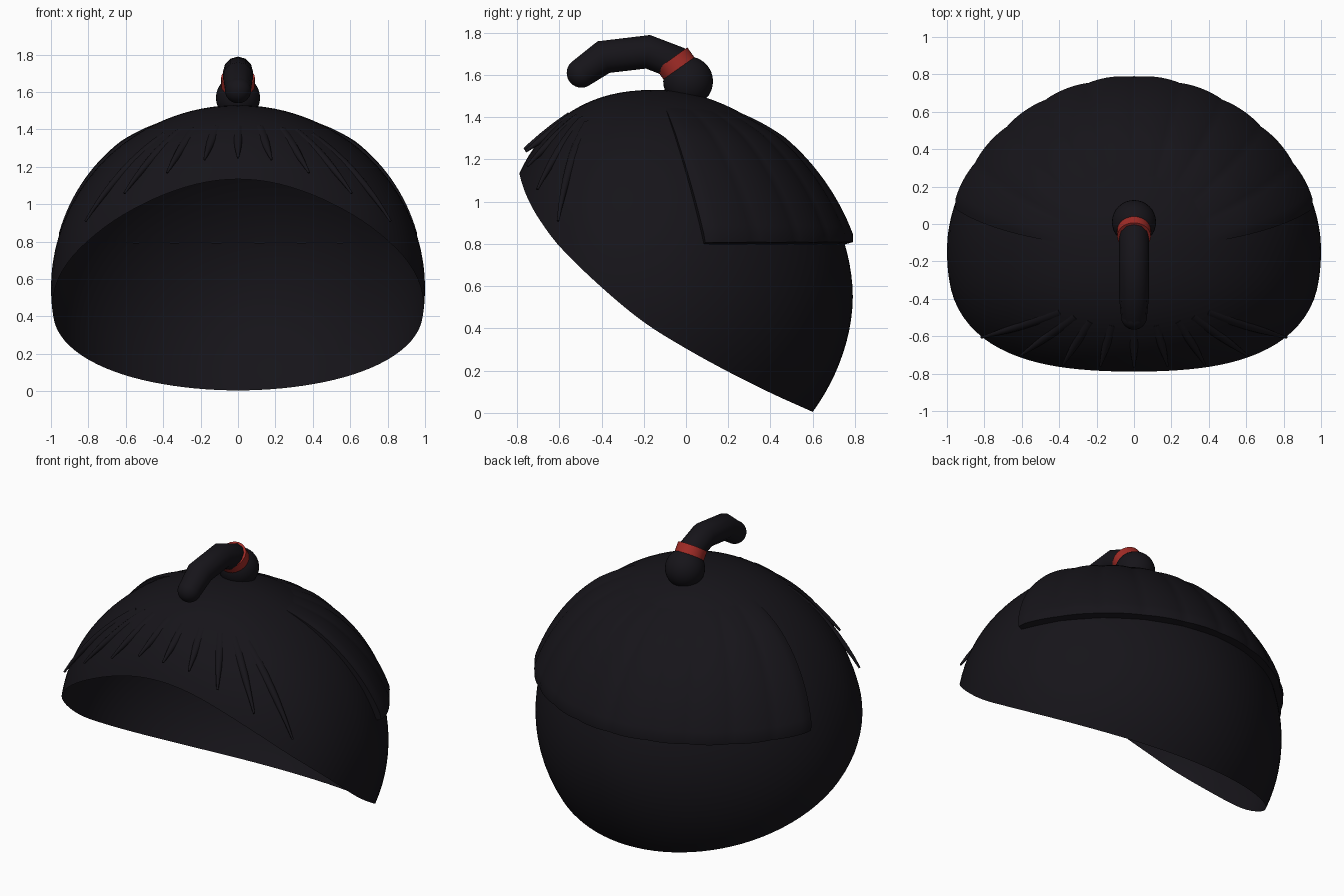
import bpy, bmesh
from math import sin, cos, pi, radians
from mathutils import Vector

if "Cube" in bpy.data.objects:
    bpy.data.objects.remove(bpy.data.objects["Cube"])

CENTRE = Vector((0, -0.13, 0.55))


def material(name, rgb):
    m = bpy.data.materials.new(name)
    m.diffuse_color = (*rgb, 1)
    m.use_nodes = True
    m.node_tree.nodes["Principled BSDF"].inputs["Base Color"].default_value = m.diffuse_color
    return m


HAIR = material("hair_black", (0.008, 0.007, 0.010))
RED = material("band_red", (0.36, 0.025, 0.02))


def on_head(d, lift=0.0):
    """Point of the head surface in direction d: round back, squarer front."""
    p, ry = (1.88, 0.92) if d.y > 0 else (2.4, 0.76)
    rz = 0.98 if d.z > 0 else 0.95
    f = (d.x ** 2 + (d.z / rz) ** 2) ** (p / 2) + (abs(d.y) / ry) ** p
    return CENTRE + d * f ** (-1 / p) + d.normalized() * lift


def finish(ob, mat, angle=40):
    ob.data.materials.append(mat)
    bpy.ops.object.select_all(action='DESELECT')
    ob.select_set(True)
    bpy.context.view_layer.objects.active = ob
    if ob.type == 'MESH':
        bpy.ops.object.shade_smooth_by_angle(angle=radians(angle))
    return ob


def mesh_object(name, verts, faces, mat, angle=40):
    me = bpy.data.meshes.new(name)
    me.from_pydata([tuple(v) for v in verts], [], faces)
    bm = bmesh.new()
    bm.from_mesh(me)
    bmesh.ops.recalc_face_normals(bm, faces=bm.faces)
    bm.to_mesh(me)
    bm.free()
    ob = bpy.data.objects.new(name, me)
    bpy.context.collection.objects.link(ob)
    return finish(ob, mat, angle)


def tube(name, points, radii, depth, mat):
    cu = bpy.data.curves.new(name, 'CURVE')
    cu.dimensions = '3D'
    cu.bevel_depth = depth
    cu.bevel_resolution = 4
    cu.use_fill_caps = True
    sp = cu.splines.new('POLY')
    sp.points.add(len(points) - 1)
    for pt, co, r in zip(sp.points, points, radii):
        pt.co = (*co, 1)
        pt.radius = r
    ob = bpy.data.objects.new(name, cu)
    bpy.context.collection.objects.link(ob)
    finish(ob, mat)
    bpy.ops.object.convert(target='MESH')
    bpy.ops.object.shade_smooth_by_angle(angle=radians(50))
    return ob


# Head shell: open cap grown from a tilted pole down to the smooth hairline
HAIRLINE = [(-1.0, 2.2), (-0.795, 1.16), (-0.76, 1.04), (-0.7, 0.925), (-0.6, 0.79),
            (-0.4, 0.595), (-0.2, 0.43), (0, 0.305), (0.2, 0.195), (0.4, 0.095),
            (0.6, 0.005), (1.0, -0.17)]


def slope(i):
    (y0, z0), (y1, z1) = HAIRLINE[max(i - 1, 0)], HAIRLINE[min(i + 1, len(HAIRLINE) - 1)]
    return (z1 - z0) / (y1 - y0)


def hairline(y):
    for i, ((y0, z0), (y1, z1)) in enumerate(zip(HAIRLINE, HAIRLINE[1:])):
        if y <= y1:
            h, t = y1 - y0, (y - y0) / (y1 - y0)
            return ((1 + 2 * t) * (1 - t) ** 2 * z0 + t * (1 - t) ** 2 * h * slope(i)
                    + t * t * (3 - 2 * t) * z1 + t * t * (t - 1) * h * slope(i + 1))
    return HAIRLINE[-1][1]


def last_inside(point, test, lo, hi):
    """Largest angle for which point(angle) still passes the test."""
    for _ in range(32):
        mid = (lo + hi) / 2
        if test(point(mid)):
            lo = mid
        else:
            hi = mid
    return lo


pole = Vector((0, 0.55, 0.835)).normalized()
side = Vector((1, 0, 0))
fwd = pole.cross(side)
SEG, RINGS = 96, 28
verts, faces = [on_head(pole)], []
for i in range(SEG):
    a = 2 * pi * i / SEG
    out = side * cos(a) + fwd * sin(a)

    def shell_point(t):
        return on_head(pole * cos(t) + out * sin(t))
    end = last_inside(shell_point, lambda q: q.z > hairline(q.y), 0.3, 2.6)
    verts += [shell_point(end * j / RINGS) for j in range(1, RINGS + 1)]
for i in range(SEG):
    a, b = 1 + i * RINGS, 1 + (i + 1) % SEG * RINGS
    faces.append((0, a, b))
    faces += [(a + j, a + j + 1, b + j + 1, b + j) for j in range(RINGS - 1)]
mesh_object("hair_shell", verts, faces, HAIR, 60)

# Back flap: thick rippled fan of combed-back hair ending level at z = 0.8
NU, NV = 100, 24
verts, faces = [], []
for layer in (0, 1):
    for i in range(NU + 1):
        u = i / NU
        ripple = 0.008 * abs(sin(u * pi * 10)) ** 0.7
        edge = min(1, min(u, 1 - u) / 0.02)
        for j in range(NV + 1):
            v = j / NV
            az = radians((4 + 9 * v) + u * (172 - 18 * v))

            def ray(th):
                return Vector((cos(az) * sin(th), sin(az) * sin(th), cos(th)))
            low = 0.80 - 0.4 * ripple
            end = last_inside(lambda t: on_head(ray(t)), lambda q: q.z > low, 0.4, 1.6)
            th = 0.36 + (end - 0.36) * v
            lift = -0.02
            if layer:
                lift = -0.008 + 0.018 * min(1, v * 3) + 0.038 * v + ripple * min(1, v * 3)
                lift *= 0.8 + 0.2 * edge
                if j == NV:
                    lift *= 0.75
            verts.append(on_head(ray(th), lift))
row, size = NV + 1, (NU + 1) * (NV + 1)
for base in (0, size):
    for i in range(NU):
        for j in range(NV):
            k = base + i * row + j
            faces.append((k, k + row, k + row + 1, k + 1))
rim = ([i * row for i in range(NU)] + [NU * row + j for j in range(NV)]
       + [i * row + NV for i in range(NU, 0, -1)] + list(range(NV, 0, -1)))
for a, b in zip(rim, rim[1:] + rim[:1]):
    faces.append((a, b, b + size, a + size))
mesh_object("back_flap", verts, faces, HAIR, 55)

# Front strands: tapered spikes lying on the forehead (base x, z / tip x, z)
STRANDS = [(0, 1.42, 0, 1.25), (0.12, 1.42, 0.18, 1.24), (0.24, 1.41, 0.38, 1.17),
           (0.32, 1.40, 0.61, 1.06), (0.40, 1.38, 0.82, 0.91)]


def front_dir(x, z):
    r = (x * x + ((z - 0.55) / 0.98) ** 2) ** 0.5
    return Vector((x, -0.76 * max(0.0, 1 - r ** 2.4) ** (1 / 2.4), z - 0.55))


for n, (x0, z0, x1, z1) in enumerate(STRANDS):
    for s in ((1,) if n == 0 else (1, -1)):
        a = front_dir(s * x0, z0)
        b = front_dir(s * x1 * 0.96, 0.55 + (z1 - 0.55) * 0.96)   # tip stands off the head
        steps = [k / 8 for k in range(9)]
        pts = [on_head(a.lerp(b, t), -0.036 + 0.036 * t + 0.036 * t ** 2) for t in steps]
        tube("front_strand", pts, [1 - 0.85 * t for t in steps], 0.04, HAIR)


# Top knot: ball, bent tail with rounded end, tilted tie band
def ball(name, loc, r):
    bpy.ops.mesh.primitive_uv_sphere_add(segments=32, ring_count=16, radius=r, location=loc)
    ob = bpy.context.object
    ob.name = name
    finish(ob, HAIR)


ball("knot_base", (0, 0.01, 1.57), 0.118)
tail = [(0, 0.0, 1.61), (0, -0.05, 1.66), (0, -0.18, 1.71), (0, -0.39, 1.685), (0, -0.495, 1.61)]
tube("knot_tail", tail, [1, 1, 1, 1, 0.87], 0.08, HAIR)
ball("knot_tail_end", tail[-1], 0.07)

axis = Vector((0, -0.58, 0.81))
bpy.ops.mesh.primitive_cylinder_add(vertices=32, radius=0.09, depth=0.065,
                                    location=(0, -0.048, 1.652),
                                    rotation=axis.to_track_quat('Z', 'Y').to_euler())
band = bpy.context.object
band.name = "tie_band"
finish(band, RED)
